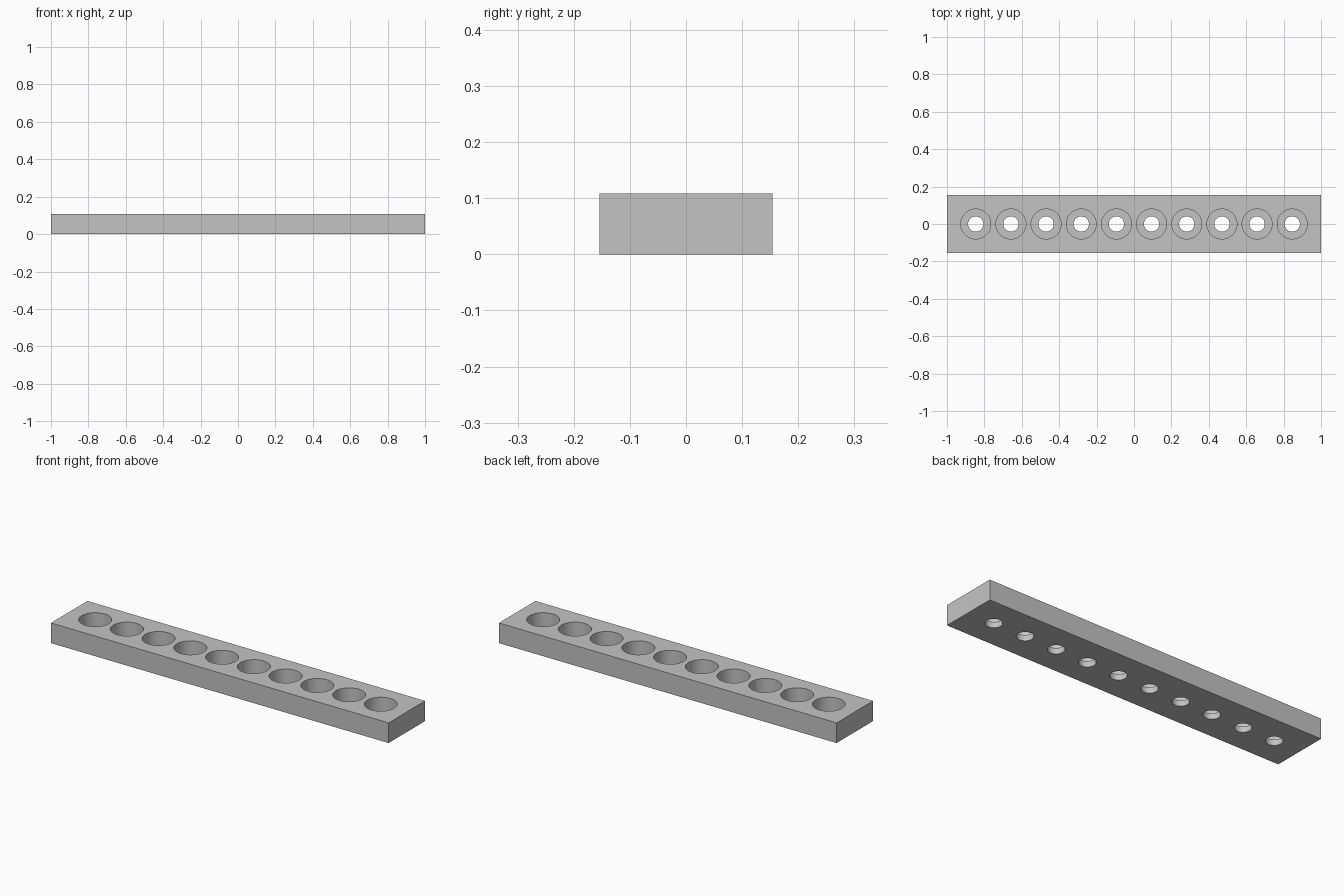
import bpy
import bmesh
from math import cos, sin, tau

LENGTH, WIDTH, HEIGHT = 2.0, 0.308, 0.108
COUNT, PITCH = 10, 0.188
BORE_R, HOLE_R, FLOOR_Z = 0.08, 0.041, 0.031
SIDES = 64

cube = bpy.data.objects.get("Cube")
if cube:
    bpy.data.objects.remove(cube, do_unlink=True)

grey = bpy.data.materials.new("plain_grey")
grey.use_nodes = True
colour = (0.55, 0.55, 0.55, 1)
grey.diffuse_color = colour
grey.node_tree.nodes["Principled BSDF"].inputs["Base Color"].default_value = colour


def make_object(name, bm):
    mesh = bpy.data.meshes.new(name)
    bmesh.ops.recalc_face_normals(bm, faces=bm.faces)
    bm.to_mesh(mesh)
    bm.free()
    mesh.materials.append(grey)
    obj = bpy.data.objects.new(name, mesh)
    bpy.context.collection.objects.link(obj)
    return obj


def stepped_plug(bm, x):
    """Closed solid of a narrow through hole below a wide bore."""
    profile = [(HOLE_R, -0.05), (HOLE_R, FLOOR_Z),
               (BORE_R, FLOOR_Z), (BORE_R, HEIGHT + 0.05)]
    rings = [[bm.verts.new((x + r * cos(tau * i / SIDES), r * sin(tau * i / SIDES), z))
              for i in range(SIDES)] for r, z in profile]
    for a, b in zip(rings, rings[1:]):
        for i in range(SIDES):
            j = (i + 1) % SIDES
            bm.faces.new((a[i], a[j], b[j], b[i]))
    bm.faces.new(rings[0][::-1])
    bm.faces.new(rings[-1])


# Rectangular bar
bm = bmesh.new()
bmesh.ops.create_cube(bm, size=1)
bmesh.ops.scale(bm, vec=(LENGTH, WIDTH, HEIGHT), verts=bm.verts)
bmesh.ops.translate(bm, vec=(0, 0, HEIGHT / 2), verts=bm.verts)
bar = make_object("holder_bar", bm)

# Row of counterbored holes
bm = bmesh.new()
for n in range(COUNT):
    stepped_plug(bm, (n - (COUNT - 1) / 2) * PITCH)
cutter = make_object("hole_cutter", bm)
cutter.hide_render = True

# Cut the holes, then drop the cutter
cut = bar.modifiers.new("holes", "BOOLEAN")
cut.operation = "DIFFERENCE"
cut.solver = "EXACT"
cut.object = cutter
bpy.ops.object.select_all(action="DESELECT")
bar.select_set(True)
bpy.context.view_layer.objects.active = bar
bpy.ops.object.modifier_apply(modifier=cut.name)
bpy.data.objects.remove(cutter, do_unlink=True)

# Smooth hole walls with sharp rims
bpy.ops.object.shade_smooth_by_angle(angle=0.5)
